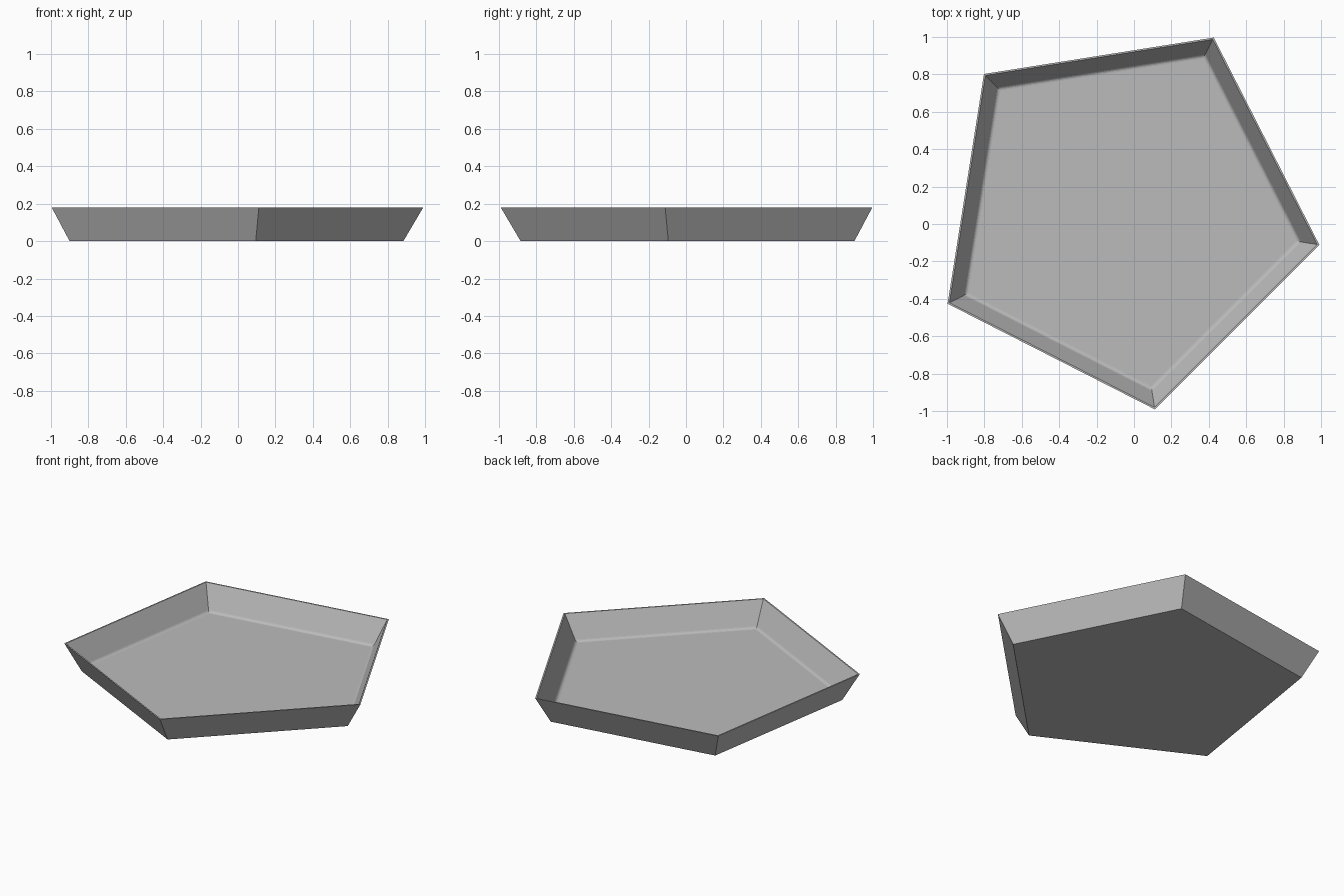
import bpy, bmesh
from math import cos, sin, tan, radians, pi, atan2
from mathutils import Vector

if "Cube" in bpy.data.objects:
    bpy.data.objects.remove(bpy.data.objects["Cube"])

SIDES = 5
TURN = radians(63)               # direction of the first corner
CENTRE = Vector((-0.054, 0.054))
APOTHEM = cos(pi / SIDES)        # side distance per unit of corner radius
HEIGHT = 0.181
FLOOR = 0.021
BASE_R, TOP_R, RIM_R = 0.95, 1.058, 1.047
FILLET, STEPS = 0.024, 4

grey = bpy.data.materials.new("grey")
grey.use_nodes = True
grey.diffuse_color = (0.5, 0.5, 0.5, 1)
grey.node_tree.nodes["Principled BSDF"].inputs["Base Color"].default_value = (0.5, 0.5, 0.5, 1)


def fillet_profile():
    """Rounded join of inner wall and floor, as (corner radius, height)."""
    run = (TOP_R - BASE_R) * APOTHEM
    slope = atan2(HEIGHT, run)
    join = RIM_R * APOTHEM - (HEIGHT - FLOOR) * run / HEIGHT
    middle = join - FILLET * tan(slope / 2)
    points = []
    for i in range(STEPS + 1):
        a = slope * (1 - i / STEPS)
        points.append(((middle + FILLET * sin(a)) / APOTHEM,
                       FLOOR + FILLET * (1 - cos(a))))
    return points


# Wall section: outer foot, outer lip, inner lip, then the rounded join
profile = [(BASE_R, 0), (TOP_R, HEIGHT), (RIM_R, HEIGHT)] + fillet_profile()

bm = bmesh.new()
rings = []
for radius, z in profile:
    ring = []
    for k in range(SIDES):
        a = TURN + 2 * pi * k / SIDES
        ring.append(bm.verts.new((CENTRE.x + radius * cos(a),
                                  CENTRE.y + radius * sin(a), z)))
    rings.append(ring)

# Walls between neighbouring rings
for low, high in zip(rings, rings[1:]):
    for k in range(SIDES):
        n = (k + 1) % SIDES
        bm.faces.new((low[k], low[n], high[n], high[k]))

# Underside and inner floor
bm.faces.new(rings[0][::-1])
bm.faces.new(rings[-1])
bmesh.ops.recalc_face_normals(bm, faces=bm.faces)

mesh = bpy.data.meshes.new("five_sided_tray")
bm.to_mesh(mesh)
bm.free()
mesh.materials.append(grey)
tray = bpy.data.objects.new("five_sided_tray", mesh)
bpy.context.collection.objects.link(tray)
